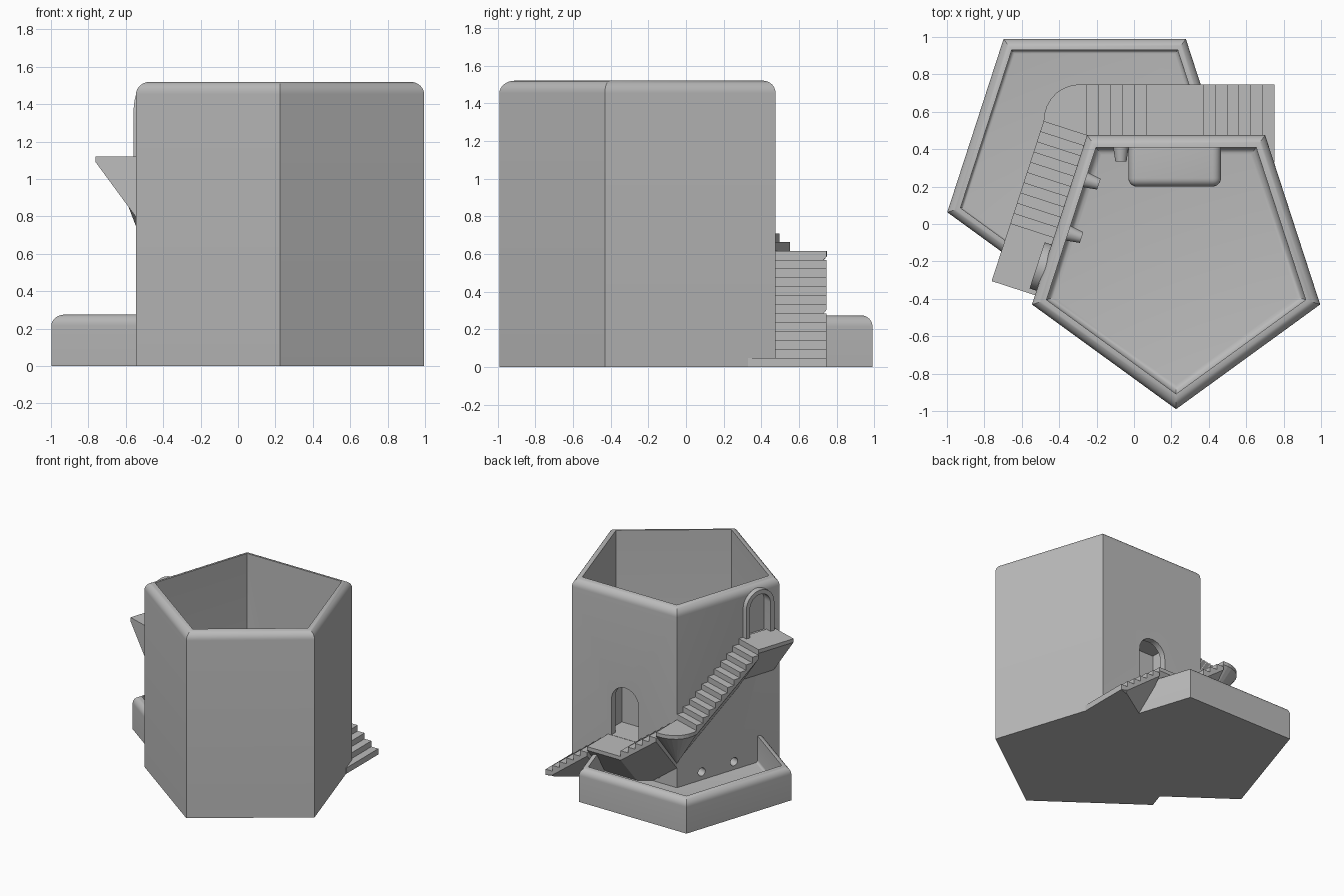
import bpy, bmesh
from math import sin, cos, pi, radians
from mathutils import Vector as V

if "Cube" in bpy.data.objects:
    bpy.data.objects.remove(bpy.data.objects["Cube"])

stone = bpy.data.materials.new("grey_stone")
stone.use_nodes = True
stone.diffuse_color = (0.5, 0.5, 0.5, 1)
stone.node_tree.nodes["Principled BSDF"].inputs["Base Color"].default_value = (0.5, 0.5, 0.5, 1)


def finish(name, bm):
    bmesh.ops.recalc_face_normals(bm, faces=bm.faces)
    mesh = bpy.data.meshes.new(name)
    bm.to_mesh(mesh)
    bm.free()
    mesh.materials.append(stone)
    obj = bpy.data.objects.new(name, mesh)
    bpy.context.collection.objects.link(obj)
    return obj


def solid(name, *point_sets):
    """One convex block for each set of points, with flat faces merged."""
    bm = bmesh.new()
    for points in point_sets:
        verts = [bm.verts.new(p) for p in points]
        bmesh.ops.convex_hull(bm, input=verts)
    bmesh.ops.delete(bm, geom=[v for v in bm.verts if not v.link_faces], context='VERTS')
    bmesh.ops.dissolve_limit(bm, angle_limit=0.002, verts=bm.verts, edges=bm.edges)
    return finish(name, bm)


def combine(obj, tool, operation):
    """Apply a boolean and discard the tool."""
    mod = obj.modifiers.new("boolean", 'BOOLEAN')
    mod.operation, mod.solver, mod.object = operation, 'EXACT', tool
    bpy.context.view_layer.objects.active = obj
    bpy.ops.object.modifier_apply(modifier=mod.name)
    bpy.data.objects.remove(tool)


def pentagon_shell(name, centre, radius, profile):
    """Stack of pentagons from (inset, height) pairs, capped at both ends."""
    bm = bmesh.new()
    rings = []
    for inset, z in profile:
        r = radius - inset / cos(pi / 5)
        rings.append([bm.verts.new((centre[0] + r * cos(radians(54 + 72 * k)),
                                    centre[1] + r * sin(radians(54 + 72 * k)), z))
                      for k in range(5)])
    for low, high in zip(rings, rings[1:]):
        for k in range(5):
            n = (k + 1) % 5
            bm.faces.new((low[k], low[n], high[n], high[k]))
    bm.faces.new(rings[0])
    bm.faces.new(rings[-1])
    return finish(name, bm)


def wall_profile(height, wall, floor, fillet):
    outer = [(wall * (1 - cos(a)), height - wall * (1 - sin(a)))
             for a in (pi / 2 * i / 8 for i in range(9))]
    inner = [(wall + fillet * (1 - cos(a)), floor + fillet * (1 - sin(a)))
             for a in (pi / 2 * i / 5 for i in range(6))]
    return [(0, 0)] + outer + inner


def place(wall, along, out, z):
    origin, tangent, normal = wall
    return origin + tangent * along + normal * out + V((0, 0, z))


def arch(name, wall, centre, width, z0, z1, n0, n1):
    r = width / 2
    outline = [(-r, z0), (r, z0)]
    outline += [(r * cos(pi * i / 20), z1 - r + r * sin(pi * i / 20)) for i in range(21)]
    return solid(name, [place(wall, centre + a, n, z) for a, z in outline for n in (n0, n1)])


def cone(name, wall, along, z, n0, r0, n1, r1):
    return solid(name, [place(wall, along + r * cos(pi * i / 10), n, z + r * sin(pi * i / 10))
                        for n, r in ((n0, r0), (n1, r1)) for i in range(20)])


# Wall frames: shared corner, direction along the wall, outward normal
corner = V((-0.25, 0.475, 0))
back_wall = (corner, V((1, 0, 0)), V((0, 1, 0)))
side_wall = (corner, V((-cos(radians(72)), -sin(radians(72)), 0)),
             V((-sin(radians(72)), cos(radians(72)), 0)))

# Tower and the low basin around its back corner
CENTRE, RADIUS = (0.225, -0.18), 0.81
tower = pentagon_shell("tower", CENTRE, RADIUS, wall_profile(1.52, 0.066, 0.05, 0.04))
basin = pentagon_shell("basin", (-0.21, 0.319), 0.829, wall_profile(0.275, 0.06, 0.06, 0.02))
combine(basin, pentagon_shell("basin_cutter", CENTRE, RADIUS, [(0.01, -0.1), (0.01, 1)]), 'DIFFERENCE')

# Small room behind the lower doorway
bm = bmesh.new()
bmesh.ops.create_cube(bm, size=1)
for v in bm.verts:
    v.co = V((0.2175 + v.co.x * 0.495, 0.325 + v.co.y * 0.25, 0.555 + v.co.z * 0.54))
bmesh.ops.bevel(bm, geom=[e for e in bm.edges if min(v.co.y for v in e.verts) < 0.3],
                offset=0.045, segments=5, profile=0.5, affect='EDGES')
combine(tower, finish("room", bm), 'UNION')
combine(tower, solid("room_cutter", [(x, y, z) for x in (0.02, 0.41)
                                     for y in (0.245, 0.425) for z in (0.335, 0.78)]), 'DIFFERENCE')
combine(tower, arch("doorway_cutter", back_wall, 0.47, 0.245, 0.335, 0.75, -0.1, 0.1), 'DIFFERENCE')

# Tapered drain pipes through the wall
for wall, along in ((back_wall, 0.18), (side_wall, 0.23), (side_wall, 0.53)):
    combine(tower, cone("pipe", wall, along, 0.125, -0.04, 0.045, -0.14, 0.03), 'UNION')
    combine(tower, cone("pipe_bore", wall, along, 0.125, 0.03, 0.036, -0.16, 0.02), 'DIFFERENCE')

# Upper doorway: shallow recess and raised arched frame
DOOR = 0.745
frame = arch("upper_door_frame", side_wall, DOOR, 0.26, 1.11, 1.485, -0.035, 0.04)
combine(frame, arch("frame_cutter", side_wall, DOOR, 0.19, 1.1, 1.45, -0.1, 0.1), 'DIFFERENCE')
combine(tower, arch("recess_cutter", side_wall, DOOR, 0.19, 1.11, 1.45, -0.04, 0.1), 'DIFFERENCE')


def section(inner, outer, top, ref):
    """Bracket cross-section: thin outer edge, deep at the wall, cut off at the ground."""
    low_in, low_out = ref - 0.36, max(ref - 0.03, 0)
    points = [(inner.x, inner.y, top), (outer.x, outer.y, top), (outer.x, outer.y, low_out),
              (inner.x, inner.y, max(low_in, 0))]
    if low_in < 0 < low_out:
        cross = outer.lerp(inner, low_out / (low_out - low_in))
        points.append((cross.x, cross.y, 0))
    return points


def slab(wall, a, b, width, top, ref_a, ref_b, depth=-0.01):
    return (section(place(wall, a, depth, 0), place(wall, a, width, 0), top, ref_a)
            + section(place(wall, b, depth, 0), place(wall, b, width, 0), top, ref_b))


def flight(wall, a, b, width, z0, z1, risers):
    rise, tread = (z1 - z0) / risers, (b - a) / (risers - 1)
    return [slab(wall, a + i * tread, a + (i + 1) * tread, width, z0 + (i + 1) * rise,
                 z0 + i * rise, z0 + (i + 1) * rise) for i in range(risers - 1)]


LOW, MID, HIGH = 0.333, 0.617, 1.12
WIDE, NARROW = 0.27, 0.245

# Stairs: lower flight, door landing, middle flight
lower = flight(back_wall, 1.0, 0.625, WIDE, 0, LOW, 7)
lower[0] = slab(back_wall, 1.0, 0.9375, WIDE, LOW / 7, 0, LOW / 7, -0.145)
solid("lower_stairs", *lower)
solid("door_landing", slab(back_wall, 0.625, 0.32, WIDE, LOW, LOW, LOW))
solid("middle_stairs", *flight(back_wall, 0.32, 0.0, WIDE, LOW, MID, 6))

# Rounded landing at the corner
rim = []
for i in range(9):
    f = i / 8
    angle = radians(90 + 72 * f)
    r = WIDE + (NARROW - WIDE) * f + 0.022 * sin(pi * f)
    rim.append(section(corner, corner + V((cos(angle), sin(angle), 0)) * r, MID, MID))
solid("corner_landing", *[p + q for p, q in zip(rim, rim[1:])])

# Upper flight and the bracketed platform at the upper door
solid("upper_stairs", *flight(side_wall, 0.0, 0.575, NARROW, MID, HIGH, 11))
solid("upper_platform", slab(side_wall, 0.575, 0.9, NARROW, HIGH, HIGH, HIGH))

# Smooth the rounded rims and keep real edges sharp
for obj in list(bpy.context.collection.objects):
    if obj.type == 'MESH' and stone.name in obj.data.materials:
        bpy.ops.object.select_all(action='DESELECT')
        obj.select_set(True)
        bpy.context.view_layer.objects.active = obj
        bpy.ops.object.shade_smooth_by_angle(angle=radians(25))
